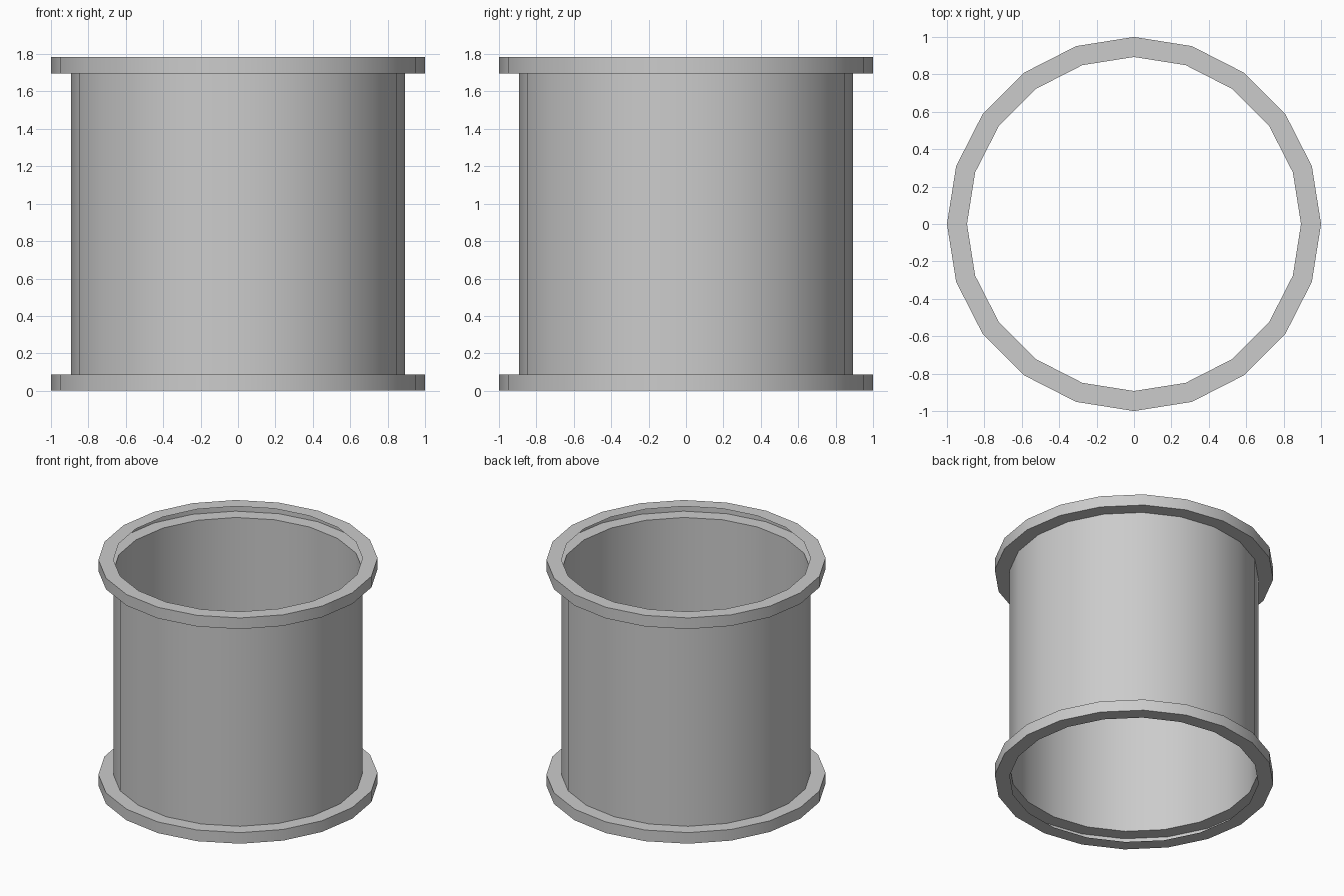
import bpy, bmesh
from math import cos, sin, tau

if "Cube" in bpy.data.objects:
    bpy.data.objects.remove(bpy.data.objects["Cube"])

SIDES = 20
OUTER, INNER = 1.0, 0.893
HEIGHT, LIP = 1.785, 0.088

# Open profile (radius, height): one thin shell, flanges hollow on the inside
half = [(INNER, 0), (OUTER, 0), (OUTER, LIP), (INNER, LIP)]
profile = half + [(r, HEIGHT - z) for r, z in reversed(half)]

# Flanged pipe: revolve the profile
bm = bmesh.new()
rings = [[bm.verts.new((r * cos(tau * i / SIDES), r * sin(tau * i / SIDES), z))
          for i in range(SIDES)] for r, z in profile]
for low, high in zip(rings, rings[1:]):
    for i in range(SIDES):
        j = (i + 1) % SIDES
        bm.faces.new((low[i], low[j], high[j], high[i]))

mesh = bpy.data.meshes.new("flanged_pipe")
bm.to_mesh(mesh)
bm.free()
pipe = bpy.data.objects.new("flanged_pipe", mesh)
bpy.context.collection.objects.link(pipe)

# Smooth round walls, sharp flange edges
bpy.context.view_layer.objects.active = pipe
pipe.select_set(True)
bpy.ops.object.shade_smooth_by_angle()
